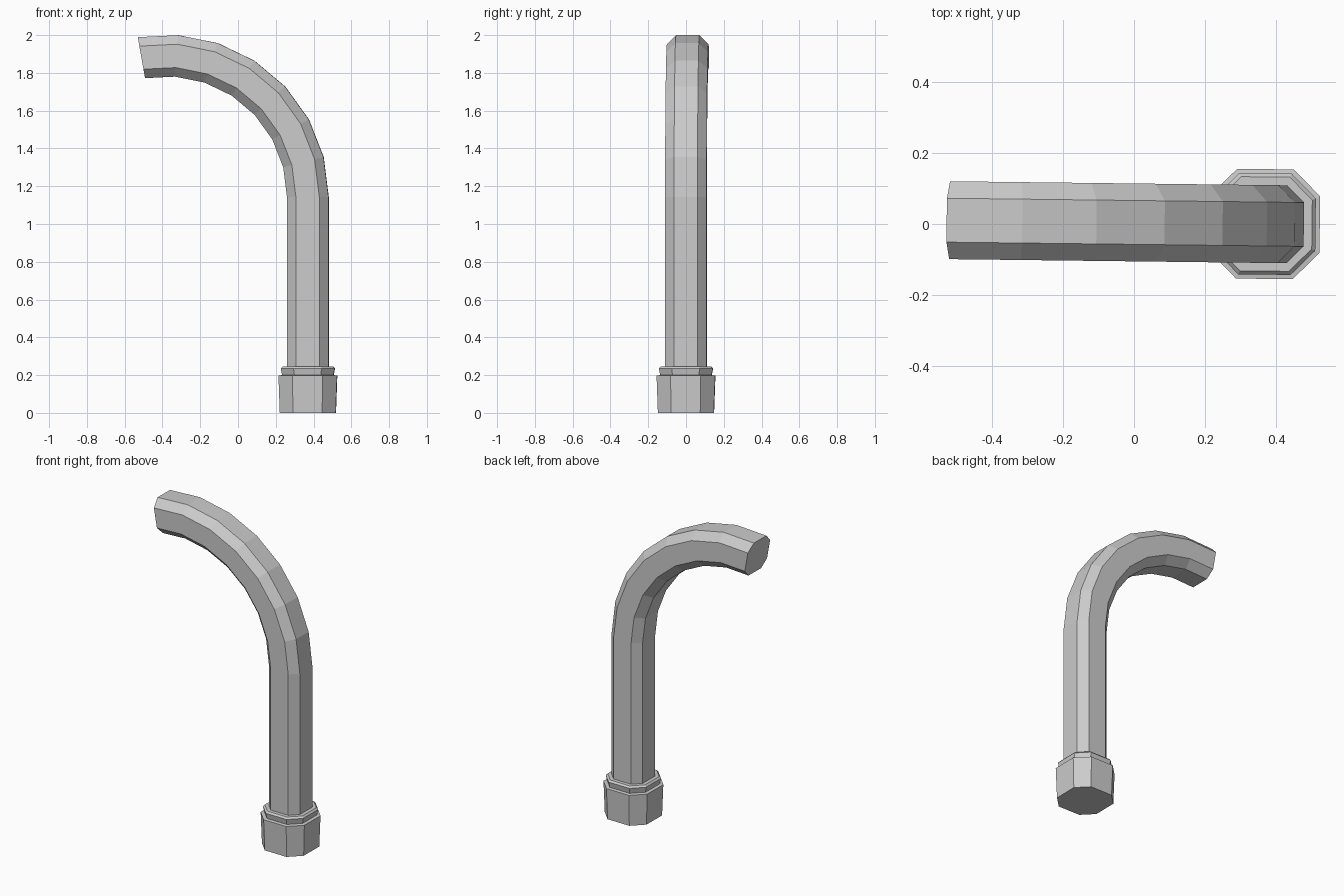
import bpy, bmesh, math
from mathutils import Vector

if "Cube" in bpy.data.objects:
    bpy.data.objects.remove(bpy.data.objects["Cube"])

AXIS_X = 0.37      # upright centre line
YAW = -0.012       # slight twist of the whole pipe


def octagon(half, flat):
    """Chamfered square section, counter-clockwise."""
    return [(half, -flat), (half, flat), (flat, half), (-flat, half),
            (-half, flat), (-half, -flat), (-flat, -half), (flat, -half)]


def loft(name, rings):
    """Skin a list of rings (local to the upright axis) and cap both ends."""
    bm = bmesh.new()
    vs = [[bm.verts.new(p) for p in ring] for ring in rings]
    n = len(vs[0])
    for a, b in zip(vs, vs[1:]):
        for i in range(n):
            j = (i + 1) % n
            bm.faces.new((a[i], a[j], b[j], b[i]))
    bm.faces.new(vs[0][::-1])
    bm.faces.new(vs[-1])
    bmesh.ops.recalc_face_normals(bm, faces=bm.faces[:])
    mesh = bpy.data.meshes.new(name)
    bm.to_mesh(mesh)
    bm.free()
    obj = bpy.data.objects.new(name, mesh)
    obj.location = (AXIS_X, 0, 0)
    obj.rotation_euler.z = YAW
    bpy.context.collection.objects.link(obj)
    return obj


def flat_rings(levels):
    return [[Vector((x, y, z)) for x, y in octagon(h, f)] for h, f, z in levels]


# Bent pipe: straight upright, then a 100 degree bend in seven steps
section = octagon(0.11, 0.062)
BEND_R, BEND_Z, STEPS = 0.75, 1.142, 7
rings = flat_rings([(0.11, 0.062, 0.15)])
for k in range(STEPS + 1):
    a = math.radians(100) * k / STEPS
    rings.append([Vector((-BEND_R + (BEND_R + u) * math.cos(a), v,
                          BEND_Z + (BEND_R + u) * math.sin(a)))
                  for u, v in section])
loft("bent_pipe", rings)

# Flared base nut with stepped, bevelled rim
loft("base_nut", flat_rings([
    (0.148, 0.077, 0.0),
    (0.155, 0.080, 0.197),
    (0.136, 0.070, 0.200),
    (0.143, 0.074, 0.235),
    (0.133, 0.069, 0.246),
]))
